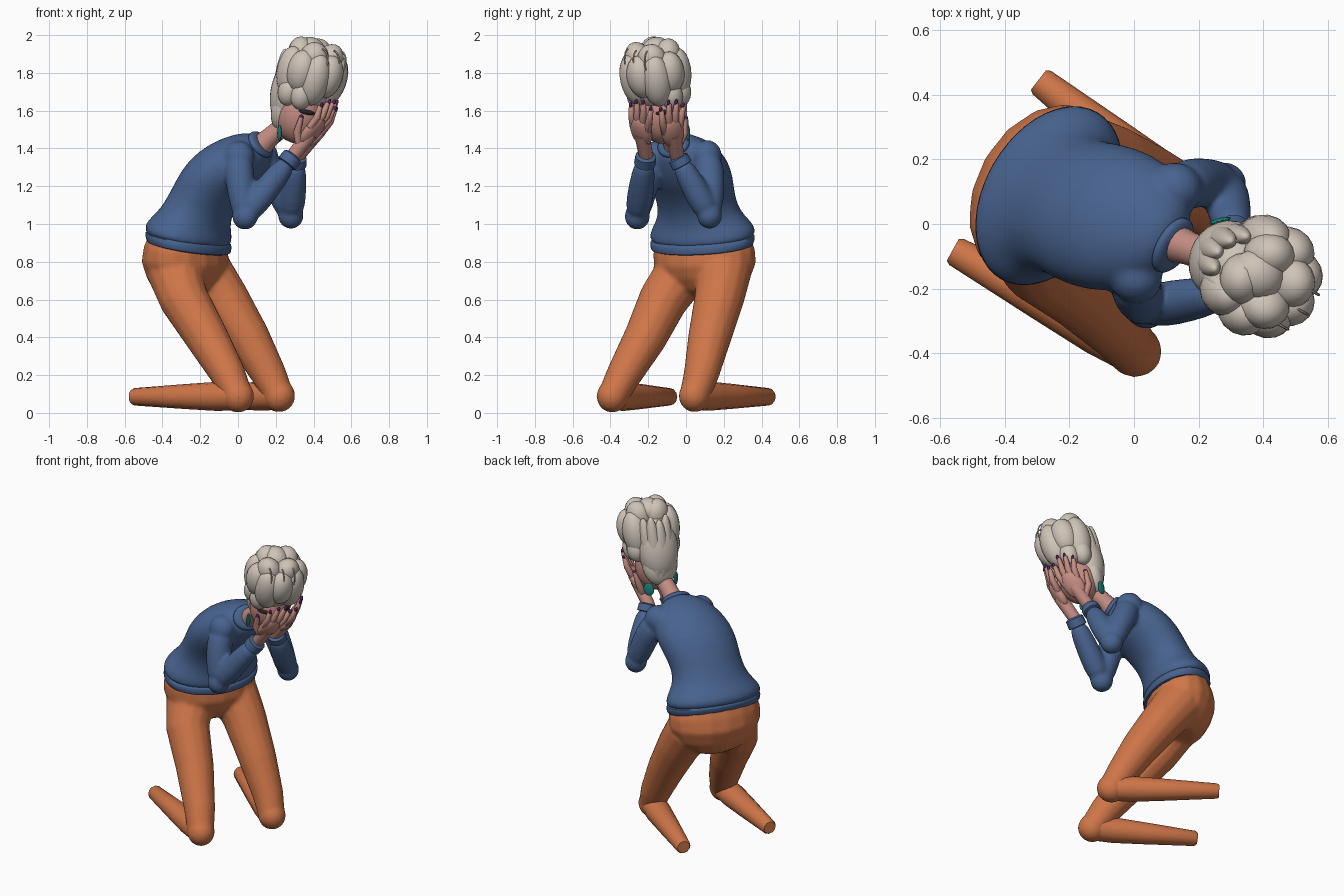
import bpy, bmesh, math
from mathutils import Vector as V

if "Cube" in bpy.data.objects:
    bpy.data.objects.remove(bpy.data.objects["Cube"])


def material(name, rgb):
    m = bpy.data.materials.new(name)
    m.diffuse_color = (*rgb, 1)
    m.use_nodes = True
    m.node_tree.nodes["Principled BSDF"].inputs["Base Color"].default_value = m.diffuse_color
    return m


BLUE = material("sweater blue", (0.065, 0.125, 0.275))
ORANGE = material("trouser orange", (0.62, 0.18, 0.065))
SKIN = material("skin", (0.56, 0.27, 0.23))
HAIR = material("pale hair", (0.62, 0.55, 0.48))
TEAL = material("teal", (0.012, 0.24, 0.22))
PURPLE = material("nail purple", (0.10, 0.015, 0.11))
DARK = material("dark lash", (0.02, 0.018, 0.02))

UP = V((0, 0, 1))
FWD = V((0.866, -0.5, 0))      # direction the figure faces
LEFT = V((0.5, 0.866, 0))      # the figure's left side


def select(obs):
    bpy.ops.object.select_all(action='DESELECT')
    for o in obs:
        o.select_set(True)
    bpy.context.view_layer.objects.active = obs[0]


def finish(name, bm, mat, subsurf=0, angle=50):
    bmesh.ops.recalc_face_normals(bm, faces=bm.faces)
    me = bpy.data.meshes.new(name)
    bm.to_mesh(me)
    bm.free()
    me.materials.append(mat)
    ob = bpy.data.objects.new(name, me)
    bpy.context.collection.objects.link(ob)
    if subsurf:
        m = ob.modifiers.new("smooth", 'SUBSURF')
        m.levels = m.render_levels = subsurf
    select([ob])
    bpy.ops.object.shade_smooth_by_angle(angle=math.radians(angle))
    return ob


def fuse(name, obs, rounds=10):
    """Melt overlapping parts into one continuous soft surface."""
    select(obs)
    bpy.ops.object.convert(target='MESH')
    bpy.ops.object.join()
    ob = bpy.context.view_layer.objects.active
    ob.name = name
    r = ob.modifiers.new("melt", 'REMESH')
    r.mode, r.voxel_size, r.use_smooth_shade = 'VOXEL', 0.011, True
    s = ob.modifiers.new("soften", 'SMOOTH')
    s.factor, s.iterations = 0.5, rounds


def loft(name, rings, mat, sides=16, subsurf=0):
    """Skin over rings given as (centre, half axis, half axis)."""
    bm = bmesh.new()
    loops = []
    for c, u, w in rings:
        loops.append([bm.verts.new(V(c) + u * math.cos(t) + w * math.sin(t))
                      for t in (2 * math.pi * i / sides for i in range(sides))])
    for a, b in zip(loops, loops[1:]):
        for i in range(sides):
            j = (i + 1) % sides
            bm.faces.new((a[i], a[j], b[j], b[i]))
    bm.faces.new(loops[0])
    bm.faces.new(loops[-1])
    return finish(name, bm, mat, subsurf)


def tube(name, pts, radii, mat, sides=12, subsurf=0):
    pts = [V(p) for p in pts]
    rings = []
    for i, (p, r) in enumerate(zip(pts, radii)):
        d = (pts[min(i + 1, len(pts) - 1)] - pts[max(i - 1, 0)]).normalized()
        u = (LEFT - d * LEFT.dot(d)).normalized()
        rings.append((p, u * r, d.cross(u) * r))
    return loft(name, rings, mat, sides, subsurf)


def blob(name, c, size, mat, axes=(FWD, LEFT, UP), seg=16):
    """Ellipsoid whose three radii follow the given axes."""
    bm = bmesh.new()
    bmesh.ops.create_uvsphere(bm, u_segments=seg, v_segments=max(8, seg * 3 // 4), radius=1)
    for v in bm.verts:
        v.co = V(c) + sum((a * s * k for a, s, k in zip(axes, size, v.co)), V())
    return finish(name, bm, mat, angle=80)


def body_ring(c, tilt, a, b):
    t = math.radians(tilt)
    return V(c), LEFT * a, (FWD * math.cos(t) - UP * math.sin(t)) * b


# Trousers: hips and thighs melted together, separate shins
cloth = [loft("hips", [body_ring(*r) for r in (
    ((-0.265, 0.09, 0.93), 12, 0.265, 0.18), ((-0.275, 0.095, 0.86), 8, 0.29, 0.2),
    ((-0.28, 0.1, 0.79), 4, 0.29, 0.21), ((-0.28, 0.1, 0.71), 0, 0.255, 0.182),
    ((-0.285, 0.1, 0.65), 0, 0.2, 0.14), ((-0.285, 0.105, 0.61), 0, 0.12, 0.08))], ORANGE, 16)]
legs = {
    "right": ([(-0.34, 0.0, 0.84), (-0.335, -0.02, 0.74), (-0.285, -0.12, 0.6),
               (-0.165, -0.215, 0.4), (-0.05, -0.33, 0.2), (0.0, -0.39, 0.088)], (-0.56, -0.08, 0.085)),
    "left": ([(-0.2, 0.195, 0.84), (-0.17, 0.2, 0.74), (-0.07, 0.175, 0.6),
              (0.055, 0.125, 0.4), (0.165, 0.08, 0.2), (0.217, 0.045, 0.09)], (-0.295, 0.445, 0.085)),
}
for side, (path, foot) in legs.items():
    cloth.append(tube(side + "_thigh", path, (0.12, 0.147, 0.132, 0.115, 0.094, 0.08), ORANGE, 14))
    knee, foot = V(path[-1]), V(foot)
    cloth.append(blob(side + "_knee", knee, (0.089, 0.084, 0.087), ORANGE, seg=14))
    tube(side + "_shin", [knee.lerp(foot, t) for t in (0, 0.2, 0.5, 0.98, 1)],
         (0.074, 0.077, 0.066, 0.046, 0.038), ORANGE, 12)
fuse("trousers", cloth)

# Sweater: body and sleeves melted together, then hem, collar and cuffs
cloth = [loft("sweater_body", [body_ring(*r) for r in (
    ((-0.26, 0.085, 0.9), 12, 0.285, 0.195), ((-0.264, 0.088, 0.935), 12, 0.303, 0.207),
    ((-0.262, 0.088, 0.965), 12, 0.303, 0.207), ((-0.25, 0.082, 1.0), 13, 0.28, 0.192),
    ((-0.225, 0.07, 1.045), 15, 0.24, 0.172), ((-0.19, 0.055, 1.12), 20, 0.219, 0.163),
    ((-0.13, 0.035, 1.22), 30, 0.236, 0.17), ((-0.06, 0.01, 1.29), 40, 0.238, 0.168),
    ((0.02, -0.02, 1.35), 50, 0.213, 0.146), ((0.08, -0.05, 1.395), 55, 0.155, 0.108),
    ((0.13, -0.07, 1.428), 57, 0.08, 0.07))], BLUE, 24, 1)]
loft("hem", [body_ring(*r) for r in (
    ((-0.26, 0.085, 0.87), 12, 0.27, 0.185), ((-0.26, 0.085, 0.873), 12, 0.292, 0.198),
    ((-0.262, 0.087, 0.9), 12, 0.302, 0.206), ((-0.263, 0.088, 0.925), 12, 0.302, 0.206),
    ((-0.264, 0.089, 0.938), 12, 0.285, 0.195))], BLUE, 24, 1)
loft("collar", [body_ring(*r) for r in (
    ((0.105, -0.06, 1.41), 57, 0.1, 0.085), ((0.125, -0.068, 1.425), 57, 0.095, 0.082),
    ((0.138, -0.073, 1.434), 57, 0.08, 0.068))], BLUE, 24, 1)
arms = {
    "right": ((0.005, -0.165, 1.355), (0.037, -0.258, 1.04), (0.295, -0.212, 1.365)),
    "left": ((0.13, 0.11, 1.36), (0.28, 0.125, 1.045), (0.31, -0.045, 1.355)),
}
for side, pts in arms.items():
    s, e, w = map(V, pts)
    out = LEFT * (0.018 if side == "left" else -0.018)
    cloth += [
        blob(side + "_shoulder", s, (0.085, 0.08, 0.085), BLUE),
        tube(side + "_upper_sleeve", [s, s.lerp(e, 0.35) + out, s.lerp(e, 0.7) + out * 0.5, e],
             (0.084, 0.08, 0.074, 0.069), BLUE, 14, 1),
        blob(side + "_elbow", e, (0.07, 0.067, 0.071), BLUE),
        tube(side + "_forearm_sleeve", [e.lerp(w, t) for t in (0, 0.3, 0.65, 0.93)],
             (0.069, 0.074, 0.067, 0.052), BLUE, 14, 1)]
    tube(side + "_cuff", [e.lerp(w, t) for t in (0.85, 0.86, 0.98, 1.0)],
         (0.045, 0.057, 0.055, 0.04), BLUE, 16)
fuse("sweater", cloth, 10)

# Hands: fingers fan out from the wrist over the face, thumb on the outside
hands = {
    "right": ((0.385, -0.235, 1.48), [(0.435, -0.29, 1.622), (0.475, -0.26, 1.64),
              (0.5, -0.224, 1.638), (0.505, -0.185, 1.605)], (0.335, -0.275, 1.565)),
    "left": ((0.41, -0.068, 1.475), [(0.462, -0.015, 1.62), (0.497, -0.05, 1.638),
             (0.515, -0.09, 1.635), (0.512, -0.13, 1.6)], (0.38, 0.0, 1.56)),
}
for side, (palm, tips, thumb) in hands.items():
    wrist, palm, thumb = V(arms[side][2]), V(palm), V(thumb)
    along = (palm - wrist).normalized()
    across = (V(tips[3]) - V(tips[0])).normalized()
    across = (across - along * across.dot(along)).normalized()
    thick = along.cross(across)
    tube(side + "_wrist", [wrist - along * 0.03, wrist, palm], (0.035, 0.038, 0.04), SKIN)
    blob(side + "_palm", palm + along * 0.012, (0.095, 0.064, 0.034), SKIN, (along, across, thick))
    bulge = along.cross(UP).cross(along).normalized() * -0.01
    for i, tip in enumerate(tips):
        tip = V(tip)
        base = palm + along * 0.035 + across * (i - 1.5) * 0.03
        mid = base.lerp(tip, 0.55) + bulge
        tube(f"{side}_finger_{i + 1}", [palm, base, mid, tip, tip + (tip - mid) * 0.1],
             (0.014, 0.021, 0.019, 0.013, 0.005), SKIN, 10)
        d = (tip - mid).normalized()
        blob(f"{side}_nail_{i + 1}", tip + d * 0.007 + FWD * 0.006, (0.009, 0.01, 0.017), PURPLE,
             (d.cross(across), across, d), 8)
    tube(side + "_thumb", [wrist.lerp(palm, 0.4), wrist.lerp(thumb, 0.6) - across * 0.012, thumb],
         (0.028, 0.021, 0.012), SKIN, 10)
    blob(side + "_thumb_nail", thumb, (0.013, 0.01, 0.014), PURPLE, seg=8)

# Neck and head, in a frame that leans forward
tube("neck", [(0.1, -0.05, 1.39), (0.17, -0.075, 1.46), (0.28, -0.115, 1.55)], (0.066, 0.052, 0.05), SKIN, 16)
lean = math.radians(15)
HF = FWD * math.cos(lean) - UP * math.sin(lean)
HU = UP * math.cos(lean) + FWD * math.sin(lean)
HEAD = (HF, LEFT, HU)


def at(f, l, u):
    return V((0.322, -0.133, 1.58)) + HF * f + LEFT * l + HU * u


blob("head", at(0.005, 0, 0), (0.122, 0.118, 0.155), SKIN, HEAD, 24)
blob("nose", at(0.127, 0, -0.01), (0.025, 0.016, 0.028), SKIN, HEAD, 12)
for side, s in (("left", 1), ("right", -1)):
    # Long dark lash line wrapping round the side of the face
    t = math.radians(42) * s
    out = HF * math.cos(t) + LEFT * math.sin(t)
    blob(side + "_lashes", at(0.005, 0, 0.035) + out * 0.108, (0.018, 0.046, 0.014), DARK,
         (out, HU.cross(out), HU), 12)
    # Flat oval earring, turned outwards and back
    n = (LEFT * s - FWD).normalized()
    c = V((0.243, -0.098, 1.482)) + V((0.023, 0.108, 0)) * s
    blob(side + "_earring", c, (0.009, 0.034, 0.042), TEAL, (n, n.cross(UP), UP), 16)

# Hair: wide crown mass over a narrower swept-back mass and nape
blob("hair_core", at(0.01, 0.005, 0.19), (0.14, 0.15, 0.16), HAIR, HEAD, 24)
blob("hair_back", at(-0.075, 0, 0.115), (0.105, 0.126, 0.2), HAIR, HEAD, 24)
blob("hair_nape", at(-0.078, 0, 0.015), (0.07, 0.112, 0.135), HAIR, HEAD, 24)


def lobe(name, deg, r, u, size, shift=0.01, splay=0.0):
    a = math.radians(deg)
    out = HF * math.cos(a) + LEFT * math.sin(a)
    tall = (HU + out * splay).normalized()
    side = tall.cross(out).normalized()
    blob(name, at(shift, 0.008, u) + out * r, size, HAIR, (side.cross(tall), side, tall))


# Long locks sweeping up from the nape
for i in range(7):
    k = i - 3
    lobe(f"back_lock_{i + 1}", 180 + k * 30, 0.08, 0.115 + 0.008 * abs(k),
         (0.038, 0.042, 0.2 - 0.015 * (i % 2)), -0.06, 0.1)
# Tall lobes round the front and sides, then lower curls at the temples
for i, deg in enumerate((-128, -88, -48, -10, 32, 72, 112)):
    lobe(f"side_lobe_{i + 1}", deg, 0.115, 0.215 + 0.025 * (i % 2),
         (0.077, 0.08, 0.142 - 0.025 * (i % 2)), 0.014, 0.1)
for i, deg in enumerate((-108, -68, 65, 105)):
    lobe(f"temple_curl_{i + 1}", deg, 0.115, 0.12, (0.06, 0.06, 0.08), 0.003)
for i in range(4):
    lobe(f"crown_curl_{i + 1}", i * 90 + 25, 0.075, 0.315, (0.072, 0.08, 0.095), 0.015, 0.3)
blob("top_curl", at(-0.025, 0.01, 0.34), (0.085, 0.078, 0.075), HAIR, HEAD)

# Loose looping strands at the front and side of the crown
for i, (f, l) in enumerate(((0.13, 0.05), (0.13, -0.02), (0.1, -0.09))):
    tube(f"loose_strand_{i + 1}",
         [at(f + 0.05 * math.sin(t), l, 0.315 - 0.07 * math.cos(t))
          for t in (math.pi * k / 10 for k in range(11))], [0.0045] * 11, HAIR, 6)
